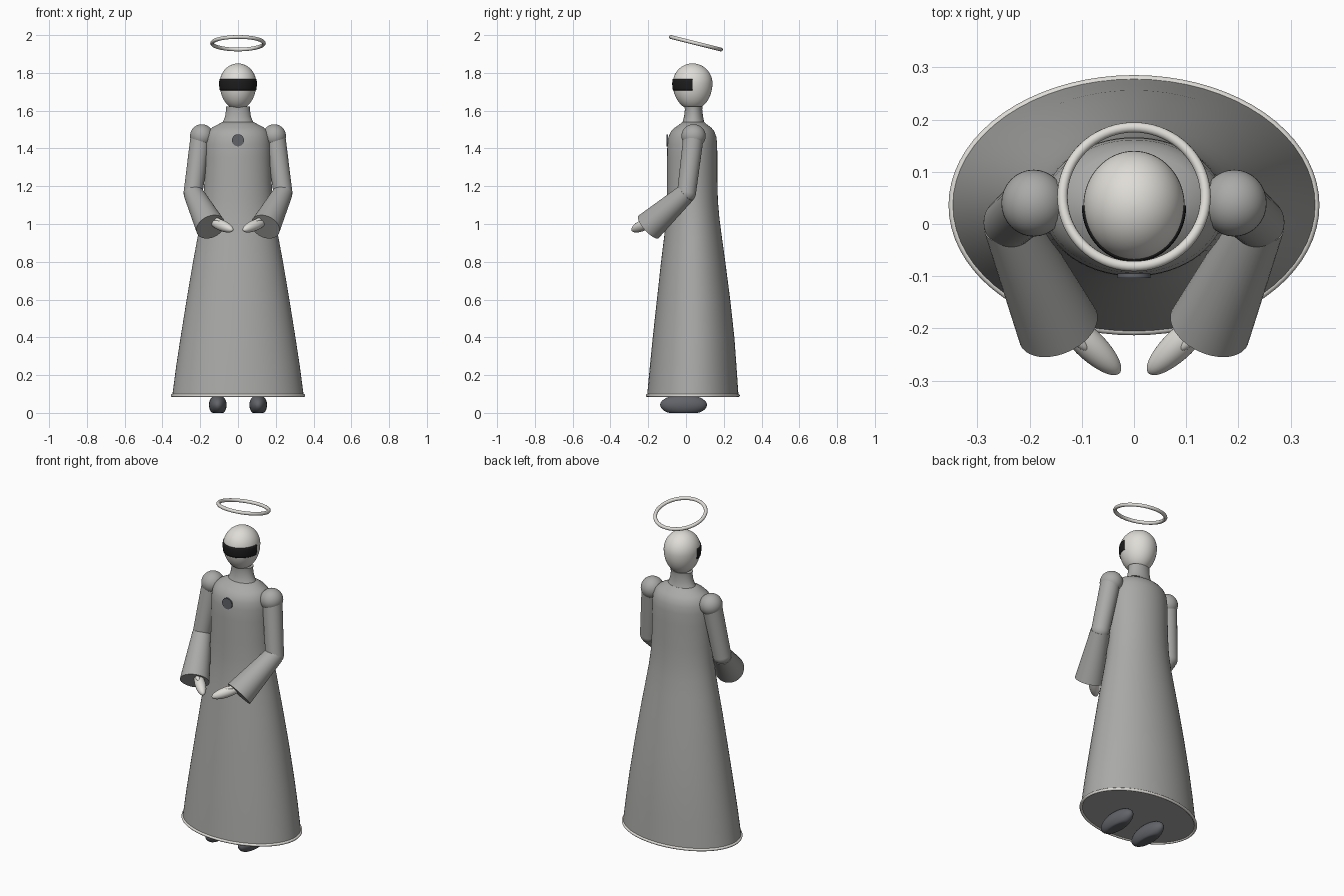
import bpy, bmesh, math
from mathutils import Vector, Matrix

if "Cube" in bpy.data.objects:
    bpy.data.objects.remove(bpy.data.objects["Cube"])


def material(name, rgb):
    m = bpy.data.materials.new(name)
    m.diffuse_color = (*rgb, 1)
    m.use_nodes = True
    m.node_tree.nodes["Principled BSDF"].inputs["Base Color"].default_value = m.diffuse_color
    return m


CLOTH = material("grey cloth", (0.40, 0.40, 0.39))
PALE = material("pale ivory", (0.74, 0.72, 0.68))
BLACK = material("visor black", (0.012, 0.012, 0.012))
SLATE = material("dark slate", (0.12, 0.125, 0.14))


def finish(bm, name, mat, angle=40):
    bmesh.ops.recalc_face_normals(bm, faces=bm.faces[:])
    mesh = bpy.data.meshes.new(name)
    bm.to_mesh(mesh)
    bm.free()
    ob = bpy.data.objects.new(name, mesh)
    bpy.context.collection.objects.link(ob)
    mesh.materials.append(mat)
    bpy.ops.object.select_all(action='DESELECT')
    ob.select_set(True)
    bpy.context.view_layer.objects.active = ob
    bpy.ops.object.shade_smooth_by_angle(angle=math.radians(angle))
    return ob


def loft(name, rings, mat, n=64):
    """Stack of ellipses (z, half x, half y, centre y), capped at both ends."""
    bm = bmesh.new()
    loops = [[bm.verts.new((rx * math.cos(2 * math.pi * i / n),
                            cy + ry * math.sin(2 * math.pi * i / n), z)) for i in range(n)]
             for z, rx, ry, cy in rings]
    for a, b in zip(loops, loops[1:]):
        for i in range(n):
            j = (i + 1) % n
            bm.faces.new((a[i], a[j], b[j], b[i]))
    bm.faces.new(loops[0])
    bm.faces.new(loops[-1])
    return finish(bm, name, mat)


def ellipsoid(name, centre, radii, mat, axis=(0, 0, 1), floor=None):
    """Ellipsoid whose local z follows axis; optionally flattened at a floor height."""
    bm = bmesh.new()
    rot = Vector(axis).to_track_quat('Z', 'Y').to_matrix().to_4x4()
    bmesh.ops.create_uvsphere(bm, u_segments=32, v_segments=20, radius=1,
                              matrix=Matrix.Translation(centre) @ rot @ Matrix.Diagonal((*radii, 1)))
    if floor is not None:
        for v in bm.verts:
            v.co.z = max(v.co.z, floor)
    return finish(bm, name, mat)


def cone(name, a, b, ra, rb, mat):
    a, b = Vector(a), Vector(b)
    bm = bmesh.new()
    rot = (b - a).to_track_quat('Z', 'Y').to_matrix().to_4x4()
    bmesh.ops.create_cone(bm, cap_ends=True, segments=40, radius1=ra, radius2=rb, depth=(b - a).length,
                          matrix=Matrix.Translation((a + b) / 2) @ rot)
    return finish(bm, name, mat)


def torus(name, centre, rx, ry, minor, tilt, mat, n=72, m=12):
    bm = bmesh.new()
    place = Matrix.Translation(centre) @ Matrix.Rotation(tilt, 4, 'X')
    grid = []
    for i in range(n):
        t = 2 * math.pi * i / n
        grid.append([])
        for j in range(m):
            p = 2 * math.pi * j / m
            w = minor * math.cos(p)
            grid[-1].append(bm.verts.new(place @ Vector(
                ((rx + w) * math.cos(t), (ry + w) * math.sin(t), minor * math.sin(p)))))
    for i in range(n):
        for j in range(m):
            k, l = (i + 1) % n, (j + 1) % m
            bm.faces.new((grid[i][j], grid[k][j], grid[k][l], grid[i][l]))
    return finish(bm, name, mat, 60)


# Robe, hem trim and collar
loft("robe", [(0.09, 0.348, 0.242, 0.036), (0.25, 0.327, 0.229, 0.038), (0.4, 0.304, 0.216, 0.040),
              (0.6, 0.272, 0.194, 0.040), (0.8, 0.238, 0.170, 0.038), (0.93, 0.214, 0.153, 0.037),
              (1.03, 0.196, 0.141, 0.036), (1.12, 0.184, 0.135, 0.034), (1.22, 0.178, 0.133, 0.033),
              (1.35, 0.175, 0.133, 0.033), (1.42, 0.174, 0.132, 0.033), (1.46, 0.169, 0.127, 0.034),
              (1.49, 0.157, 0.115, 0.035), (1.51, 0.138, 0.097, 0.037), (1.525, 0.110, 0.075, 0.038),
              (1.54, 0.082, 0.058, 0.039)], CLOTH)
torus("hem_trim", (0, 0.036, 0.092), 0.347, 0.241, 0.008, 0, PALE)
loft("collar", [(1.52, 0.095, 0.068, 0.039), (1.54, 0.080, 0.057, 0.039), (1.57, 0.068, 0.050, 0.040),
                (1.605, 0.063, 0.046, 0.040), (1.622, 0.065, 0.048, 0.040)], CLOTH)

# Egg-shaped head, longer below the eye line
HEAD_Z, HEAD_Y = 1.745, 0.035


def head_scale(z):
    d = (z - HEAD_Z) / (0.105 if z > HEAD_Z else 0.14)
    return math.sqrt(max(0.0, 1 - d * d))


rings = []
for i in range(25):
    s = -math.cos(math.pi * (i + 0.3) / 24.6)
    z = HEAD_Z + s * (0.105 if s > 0 else 0.14)
    rings.append((z, 0.097 * head_scale(z), 0.105 * head_scale(z), HEAD_Y))
loft("head", rings, PALE)

# Visor: thin half band following the head
bm = bmesh.new()
band = []
for k in range(7):
    z = 1.708 + 0.059 * k / 6
    s = head_scale(z)
    band.append([bm.verts.new(((0.097 * s + 0.003) * math.cos(math.pi + math.pi * i / 40),
                               HEAD_Y + (0.105 * s + 0.003) * math.sin(math.pi + math.pi * i / 40), z))
                 for i in range(41)])
for a, b in zip(band, band[1:]):
    for i in range(40):
        bm.faces.new((a[i], a[i + 1], b[i + 1], b[i]))
visor = finish(bm, "visor", BLACK)
shell = visor.modifiers.new("thickness", 'SOLIDIFY')
shell.thickness = 0.006
shell.offset = -1

# Halo, higher at the front
torus("halo", (0, 0.052, 1.957), 0.137, 0.137, 0.010, math.radians(-14), PALE)

# Chest badge
cone("chest_badge", (0, -0.095, 1.443), (0, -0.103, 1.443), 0.032, 0.032, SLATE)

# Arms, hands and feet on both sides
for side, s in (("left", 1), ("right", -1)):
    shoulder, elbow, cuff = (s * 0.197, 0.04, 1.465), (s * 0.238, 0.003, 1.165), (s * 0.145, -0.198, 0.985)
    ellipsoid(side + "_shoulder", (s * 0.192, 0.04, 1.466), (0.062, 0.064, 0.062), CLOTH)
    cone(side + "_upper_sleeve", shoulder, elbow, 0.054, 0.050, CLOTH)
    ellipsoid(side + "_elbow", elbow, (0.050, 0.050, 0.050), CLOTH)
    cone(side + "_lower_sleeve", elbow, cuff, 0.052, 0.080, CLOTH)
    ellipsoid(side + "_hand", (s * 0.088, -0.228, 0.993), (0.029, 0.029, 0.087), PALE,
              axis=(-s * 0.115, -0.11, -0.05))
    ellipsoid(side + "_thumb", (s * 0.115, -0.215, 1.023), (0.012, 0.012, 0.038), PALE,
              axis=(-s * 0.6, -0.6, -0.2))
    ellipsoid(side + "_foot", (s * 0.107, -0.013, 0.042), (0.047, 0.124, 0.055), SLATE, floor=0.0)
